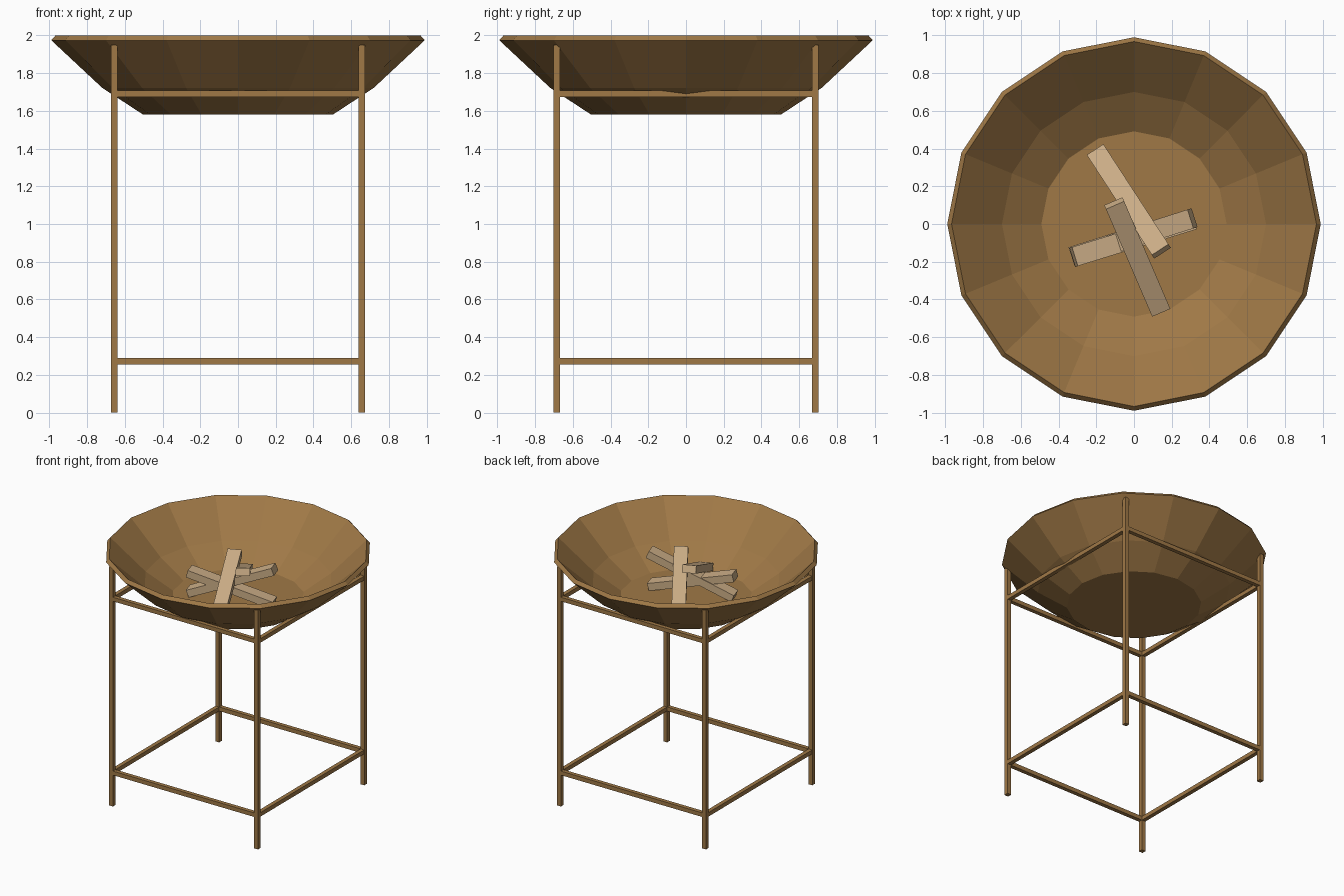
import bpy, bmesh, math
from mathutils import Vector, Matrix

if "Cube" in bpy.data.objects:
    bpy.data.objects.remove(bpy.data.objects["Cube"])


def material(name, rgb):
    m = bpy.data.materials.new(name)
    m.diffuse_color = (*rgb, 1)
    m.use_nodes = True
    m.node_tree.nodes["Principled BSDF"].inputs["Base Color"].default_value = m.diffuse_color
    return m


BRONZE = material("bronze_brown", (0.35, 0.19, 0.062))
WOOD = material("pale_wood", (0.60, 0.42, 0.24))


def finish(name, bm, mat):
    bmesh.ops.recalc_face_normals(bm, faces=bm.faces)
    me = bpy.data.meshes.new(name)
    bm.to_mesh(me)
    bm.free()
    me.materials.append(mat)
    ob = bpy.data.objects.new(name, me)
    bpy.context.collection.objects.link(ob)


def beam(name, p0, p1, width, thick, mat):
    """Rectangular bar between two points; its width stays level."""
    p0, p1 = Vector(p0), Vector(p1)
    d = (p1 - p0).normalized()
    side = Vector((1, 0, 0)) if abs(d.z) > 0.99 else Vector((0, 0, 1)).cross(d).normalized()
    up = d.cross(side)
    rot = Matrix((d, side, up)).transposed().to_4x4()
    bm = bmesh.new()
    bmesh.ops.create_cube(bm, size=1, matrix=Matrix.Translation((p0 + p1) / 2) @ rot
                          @ Matrix.Diagonal(((p1 - p0).length, width, thick, 1)))
    finish(name, bm, mat)


# Bowl: 16-sided shell, outer profile upward then inner profile downward
SIDES = 16
profile = [(0.503, 1.58), (0.72, 1.722), (0.99, 1.974),
           (0.967, 2.0), (0.70, 1.75), (0.491, 1.614)]
bm = bmesh.new()
rings = [[bm.verts.new((r * math.cos(2 * math.pi * i / SIDES),
                        r * math.sin(2 * math.pi * i / SIDES), z))
          for i in range(SIDES)] for r, z in profile]
for a, b in zip(rings, rings[1:]):
    for i in range(SIDES):
        j = (i + 1) % SIDES
        bm.faces.new((a[i], a[j], b[j], b[i]))
bm.faces.new(rings[0])
bm.faces.new(rings[-1])
finish("fire_bowl", bm, BRONZE)

# Stand: four legs with an upper and a lower frame of rails
X, Y, T = 0.655, 0.685, 0.035
for sx in (-1, 1):
    for sy in (-1, 1):
        beam("leg", (sx * X, sy * Y, 0), (sx * X, sy * Y, 1.95), T, T, BRONZE)
for level, z in (("upper", 1.691), ("lower", 0.272)):
    for s in (-1, 1):
        beam(level + "_rail_x", (-X, s * Y, z), (X, s * Y, z), 0.033, 0.033, BRONZE)
        beam(level + "_rail_y", (s * X, -Y, z), (s * X, Y, z), 0.033, 0.033, BRONZE)

# Firewood: four leaning logs (low end, high end)
logs = [((-0.20, 0.385, 1.65), (0.145, -0.145, 1.91)),
        ((0.14, -0.46, 1.65), (-0.105, 0.11, 1.91)),
        ((-0.32, -0.17, 1.64), (0.31, 0.03, 1.91)),
        ((0.31, 0.02, 1.64), (-0.32, -0.175, 1.805))]
for low, high in logs:
    beam("log", low, high, 0.105, 0.06, WOOD)
